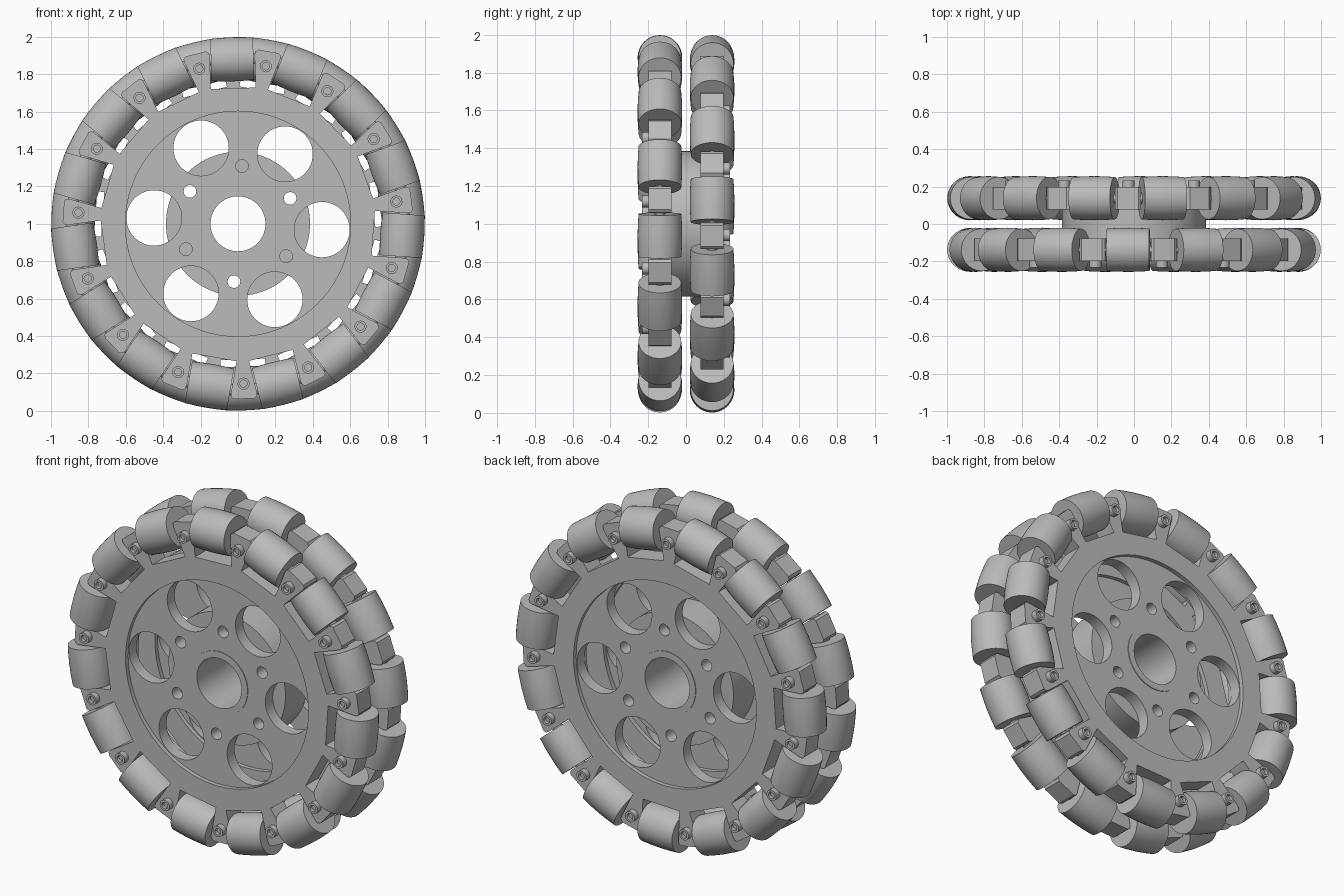
import bpy, bmesh
from math import sin, cos, pi, radians
from mathutils import Matrix, Vector

cube = bpy.data.objects.get("Cube")
if cube:
    bpy.data.objects.remove(cube, do_unlink=True)

grey = bpy.data.materials.new("light grey")
grey.use_nodes = True
colour = (0.5, 0.5, 0.5, 1)
grey.diffuse_color = colour
grey.node_tree.nodes["Principled BSDF"].inputs["Base Color"].default_value = colour

COUNT = 15
STEP = 2 * pi / COUNT
RING_Y = 0.138
ROLLER_R = 0.88
BOLT_R = 0.855
parts = []


def add_object(name, mesh, matrix):
    obj = bpy.data.objects.new(name, mesh)
    obj.matrix_world = matrix
    bpy.context.collection.objects.link(obj)
    parts.append(obj)
    return obj


def circle(radius, cx=0, cy=0, n=64):
    return [(cx + radius * cos(2 * pi * i / n), cy + radius * sin(2 * pi * i / n)) for i in range(n)]


def polar_holes(radius, orbit, start, count, n):
    angles = [radians(start) + 2 * pi * i / count for i in range(count)]
    return [circle(radius, orbit * cos(a), orbit * sin(a), n) for a in angles]


def flat_part(name, loops, y0, y1):
    """Plate in the xz plane: first loop is the outline, the rest are holes."""
    curve = bpy.data.curves.new(name, 'CURVE')
    curve.dimensions = '2D'
    curve.fill_mode = 'BOTH'
    curve.extrude = abs(y1 - y0) / 2
    for loop in loops:
        spline = curve.splines.new('POLY')
        spline.points.add(len(loop) - 1)
        for point, (x, y) in zip(spline.points, loop):
            point.co = (x, y, 0, 1)
        spline.use_cyclic_u = True
    temp = bpy.data.objects.new(name + "_curve", curve)
    bpy.context.collection.objects.link(temp)
    bpy.context.view_layer.update()
    mesh = bpy.data.meshes.new_from_object(temp.evaluated_get(bpy.context.evaluated_depsgraph_get()))
    bpy.data.objects.remove(temp, do_unlink=True)
    bm = bmesh.new()
    bm.from_mesh(mesh)
    bmesh.ops.remove_doubles(bm, verts=bm.verts, dist=1e-5)
    bmesh.ops.recalc_face_normals(bm, faces=bm.faces)
    bm.to_mesh(mesh)
    bm.free()
    mesh.materials.clear()
    mesh.materials.append(grey)
    matrix = Matrix.Translation((0, (y0 + y1) / 2, 1)) @ Matrix.Rotation(pi / 2, 4, 'X')
    return add_object(name, mesh, matrix)


def lathe_mesh(name, profile, segments):
    """Turned mesh about local z from (radius, height) points."""
    bm = bmesh.new()
    verts = [bm.verts.new((r, 0, h)) for r, h in profile]
    edges = [bm.edges.new(pair) for pair in zip(verts, verts[1:])]
    bmesh.ops.spin(bm, geom=verts + edges, cent=(0, 0, 0), axis=(0, 0, 1),
                   angle=2 * pi, steps=segments, use_duplicate=False)
    bmesh.ops.remove_doubles(bm, verts=bm.verts, dist=1e-5)
    bmesh.ops.recalc_face_normals(bm, faces=bm.faces)
    mesh = bpy.data.meshes.new(name)
    bm.to_mesh(mesh)
    bm.free()
    mesh.materials.append(grey)
    return mesh


def toothed_outline(phase):
    """Rim outline: a straight notch for each roller, a rounded tab between."""
    half = [(0.12, 0.725), (0.12, 0.9), (0.124, 0.918), (0.14, 0.927)]
    notch = [(-u, h) for u, h in reversed(half)] + half
    outline = []
    for i in range(COUNT):
        a = phase - i * STEP
        outline += [(h * cos(a) + u * sin(a), h * sin(a) - u * cos(a)) for u, h in notch]
    return outline


def wheel_point(radius, angle, y):
    return Vector((radius * cos(angle), y, 1 + radius * sin(angle)))


# Shared meshes: barrel roller, axle pin and socket-head bolt
barrel = [(0, -0.114), (0.113, -0.114), (0.1165, -0.06), (0.118, 0),
          (0.1165, 0.06), (0.113, 0.114), (0, 0.114)]
roller_mesh = lathe_mesh("roller", barrel, 40)
pin_mesh = lathe_mesh("axle_pin", [(0, -0.17), (0.03, -0.17), (0.03, 0.17), (0, 0.17)], 16)
bolt_mesh = lathe_mesh("bolt", [(0, -0.02), (0.032, -0.02), (0.032, 0.035),
                                (0.019, 0.035), (0.019, 0.015), (0, 0.015)], 24)

big_holes = polar_holes(0.148, 0.45, -4, 6, 48)
small_holes = polar_holes(0.034, 0.31, 26, 6, 20)

# Two wheel halves, the rear one turned by half a roller step
for side, label, phase in ((-1, "front", radians(92)), (1, "rear", radians(80))):
    mid = side * RING_Y
    flat_part(label + "_rim", [toothed_outline(phase), circle(0.602, n=96)], mid - 0.06, mid + 0.06)
    flat_part(label + "_web", [circle(0.604, n=96), circle(0.16)] + big_holes + small_holes,
              mid - 0.035, mid + 0.035)
    flat_part(label + "_bore_collar", [circle(0.187), circle(0.147)], mid - 0.039, mid + 0.039)
    for i in range(COUNT):
        a = phase + i * STEP
        along_rim = Matrix.Rotation(-a, 4, 'Y')
        place = Matrix.Translation(wheel_point(ROLLER_R, a, mid)) @ along_rim
        add_object(f"{label}_roller_{i + 1}", roller_mesh, place)
        add_object(f"{label}_axle_pin_{i + 1}", pin_mesh, place)
        outward = Matrix.Rotation(-side * pi / 2, 4, 'X')
        spot = wheel_point(BOLT_R, a + STEP / 2, mid + side * 0.06)
        add_object(f"{label}_bolt_{i + 1}", bolt_mesh, Matrix.Translation(spot) @ outward)

# Spacer joining the halves, with three through holes
flat_part("hub_spacer", [circle(0.385, n=96), circle(0.147)] + polar_holes(0.034, 0.31, 26, 3, 20),
          -0.104, 0.104)

# Smooth the round surfaces and keep the edges crisp
bpy.ops.object.select_all(action='DESELECT')
for obj in parts:
    obj.select_set(True)
bpy.context.view_layer.objects.active = parts[0]
bpy.ops.object.shade_smooth_by_angle(angle=radians(30))
